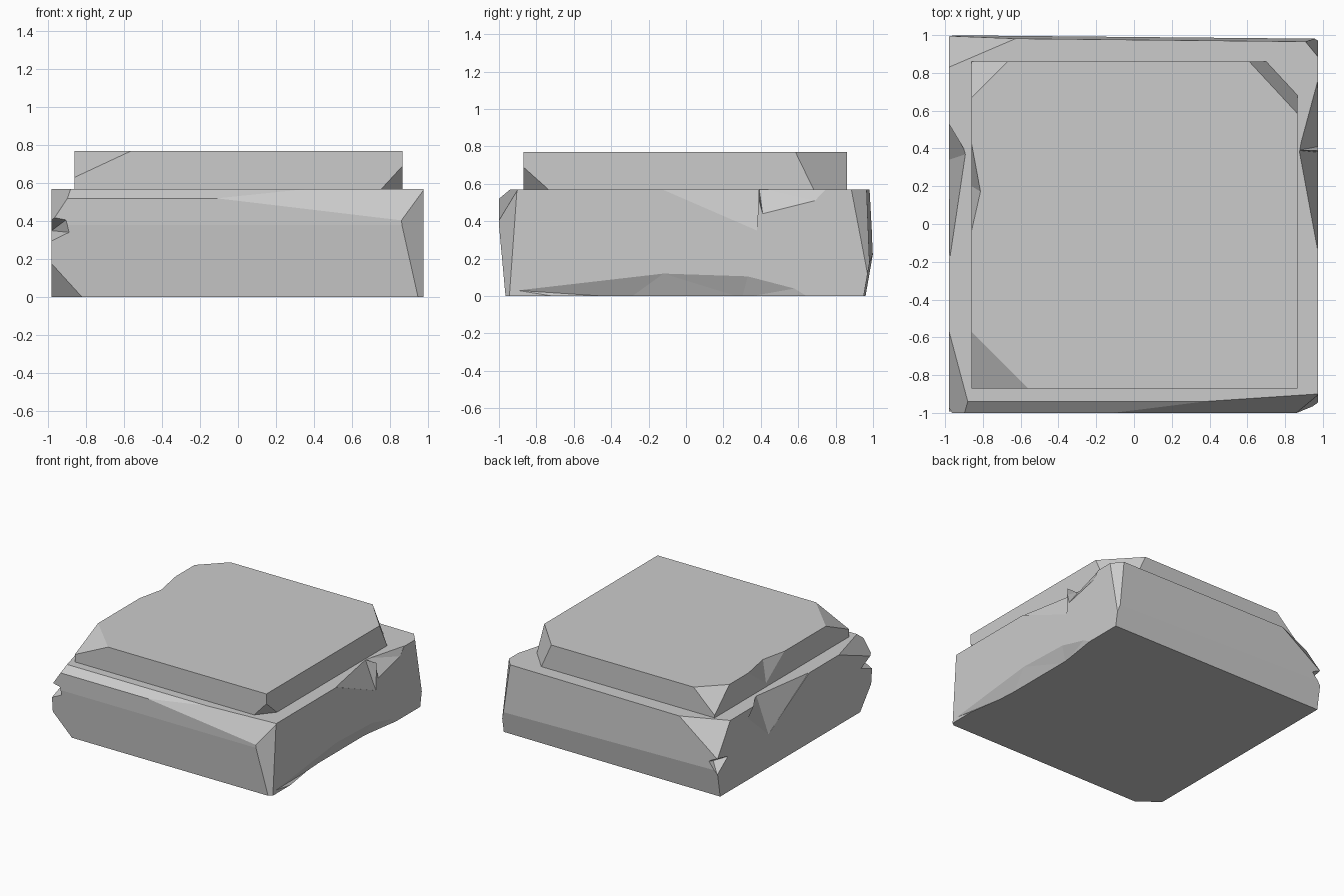
import bpy, bmesh
from mathutils import Vector

if "Cube" in bpy.data.objects:
    bpy.data.objects.remove(bpy.data.objects["Cube"], do_unlink=True)

stone = bpy.data.materials.new("grey stone")
stone.use_nodes = True
stone.diffuse_color = (0.6, 0.6, 0.6, 1)
bsdf = next(n for n in stone.node_tree.nodes if n.type == "BSDF_PRINCIPLED")
bsdf.inputs["Base Color"].default_value = (0.6, 0.6, 0.6, 1)
bsdf.inputs["Roughness"].default_value = 0.9


def make_object(name, bm):
    bmesh.ops.recalc_face_normals(bm, faces=bm.faces)
    mesh = bpy.data.meshes.new(name)
    bm.to_mesh(mesh)
    bm.free()
    mesh.materials.append(stone)
    obj = bpy.data.objects.new(name, mesh)
    bpy.context.collection.objects.link(obj)
    return obj


def sliced_block(name, low, high, slices):
    """A box with flat corners and edges knocked off by three-point planes."""
    low, high = Vector(low), Vector(high)
    centre = (low + high) / 2
    bm = bmesh.new()
    bmesh.ops.create_cube(bm, size=1)
    for v in bm.verts:
        v.co = centre + v.co * (high - low)
    for a, b, c in slices:
        a, b, c = Vector(a), Vector(b), Vector(c)
        normal = (b - a).cross(c - a).normalized()
        if normal.dot(centre - a) > 0:
            normal.negate()
        cut = bmesh.ops.bisect_plane(bm, geom=bm.verts[:] + bm.edges[:] + bm.faces[:],
                                     plane_co=a, plane_no=normal, clear_outer=True)
        rim = [e for e in cut["geom_cut"] if isinstance(e, bmesh.types.BMEdge)]
        bmesh.ops.holes_fill(bm, edges=rim, sides=0)
    return make_object(name, bm)


def chip(obj, points):
    """Break out a notch shaped like the hull of a few points."""
    bm = bmesh.new()
    for p in points:
        bm.verts.new(p)
    hull = bmesh.ops.convex_hull(bm, input=bm.verts[:])
    loose = set(hull["geom_interior"] + hull["geom_unused"])
    bmesh.ops.delete(bm, geom=[v for v in loose if isinstance(v, bmesh.types.BMVert)],
                     context="VERTS")
    cutter = make_object("chip_cutter", bm)
    cutter.hide_render = True
    mod = obj.modifiers.new("chip", "BOOLEAN")
    mod.operation = "DIFFERENCE"
    mod.solver = "EXACT"
    mod.object = cutter
    bpy.context.view_layer.objects.active = obj
    bpy.ops.object.modifier_apply(modifier=mod.name)
    bpy.data.objects.remove(cutter, do_unlink=True)


# Lower block: worn edges and broken corners
lower = sliced_block("lower_block", (-0.98, -1, 0), (0.975, 1, 0.57), [
    ((-0.9, -0.94, 0.57), (0.3, -0.94, 0.57), (0, -1, 0.52)),         # front top edge
    ((0.37, -0.94, 0.57), (0.97, -0.9, 0.57), (0.98, -1, 0.39)),      # front top, left end
    ((0, -0.965, 0), (1, -0.965, 0), (0, -1, 0.38)),                  # front foot
    ((-0.98, 1, 0.2), (0.97, 0.98, 0.2), (0, 0.975, 0.57)),           # back face
    ((-0.98, 0.96, 0), (0.97, 0.95, 0), (0, 0.99, 0.2)),              # back foot
    ((-0.96, -0.64, 0.57), (-0.88, -0.94, 0.57), (-0.95, -1, 0.44)),  # front right corner
    ((-0.98, -1, 0.2), (-0.8, -0.98, 0), (-0.98, -0.84, 0)),          # front right foot
    ((0.86, -1, 0.4), (0.94, -0.97, 0), (0.975, -0.93, 0.2)),         # front left corner
    ((-0.63, 0.98, 0.57), (-0.98, 0.83, 0.57), (-0.97, 0.99, 0.33)),  # back right corner
    ((0.9, 0.975, 0.57), (0.97, 0.89, 0.57), (0.97, 0.98, 0.1)),      # back left corner
])

# Lower block: notches in the sides
chip(lower, [(0.87, 0.39, 0.58), (0.97, 0.76, 0.58), (0.975, 0.69, 0.51),
             (0.975, 0.41, 0.44), (1.1, 0.39, 0.44), (1.1, 0.76, 0.7), (1.1, 0.39, 0.7)])
chip(lower, [(0.87, 0.39, 0.58), (0.975, 0.38, 0.35), (0.975, 0.17, 0.525),
             (0.97, -0.15, 0.58), (1.1, 0.38, 0.35), (1.1, -0.15, 0.7), (1.1, 0.39, 0.7)])
chip(lower, [(0.975, -0.9, 0.03), (0.975, -0.4, 0.05), (0.975, -0.12, 0.12),
             (0.975, 0.33, 0.105), (0.975, 0.58, 0.04), (0.975, 0.66, -0.01),
             (0.92, -0.3, -0.01), (0.92, 0.3, -0.01), (1.1, -0.9, -0.1), (1.1, 0.66, -0.1)])
chip(lower, [(-0.89, 0.37, 0.58), (-0.93, 0.28, 0.58), (-0.98, 0.6, 0.5),
             (-0.975, -0.2, 0.58), (-0.98, 0.34, 0.27), (-1.1, 0.6, 0.7),
             (-1.1, -0.2, 0.7), (-1.1, 0.34, 0.27)])
chip(lower, [(-0.88, -1.01, 0.34), (-0.9, -1.01, 0.41), (-0.98, -0.85, 0.35),
             (-1.05, -1.05, 0.46), (-1.05, -1.05, 0.24)])
chip(lower, [(-0.91, 0.95, 0.27), (-0.98, 0.86, 0.29), (-0.9, 1.03, 0.29),
             (-1.04, 1.04, 0.36), (-1.04, 1.04, 0.12)])

# Upper slab: broken corners and one worn side
upper = sliced_block("upper_slab", (-0.86, -0.87, 0.565), (0.865, 0.86, 0.77), [
    ((-0.86, -0.57, 0.77), (-0.56, -0.87, 0.77), (-0.86, -0.87, 0.63)),
    ((-0.86, 0.67, 0.77), (-0.67, 0.86, 0.77), (-0.85, 0.86, 0.6)),
    ((0.61, 0.86, 0.77), (0.865, 0.585, 0.77), (0.7, 0.86, 0.57)),
    ((0.75, -0.87, 0.565), (0.865, -0.87, 0.69), (0.865, -0.73, 0.565)),
])
chip(upper, [(-0.81, 0.17, 0.78), (-0.86, 0.44, 0.78), (-0.86, -0.05, 0.78),
             (-0.86, 0.2, 0.6), (-1, 0.44, 0.8), (-1, -0.05, 0.8), (-1, 0.2, 0.6)])
